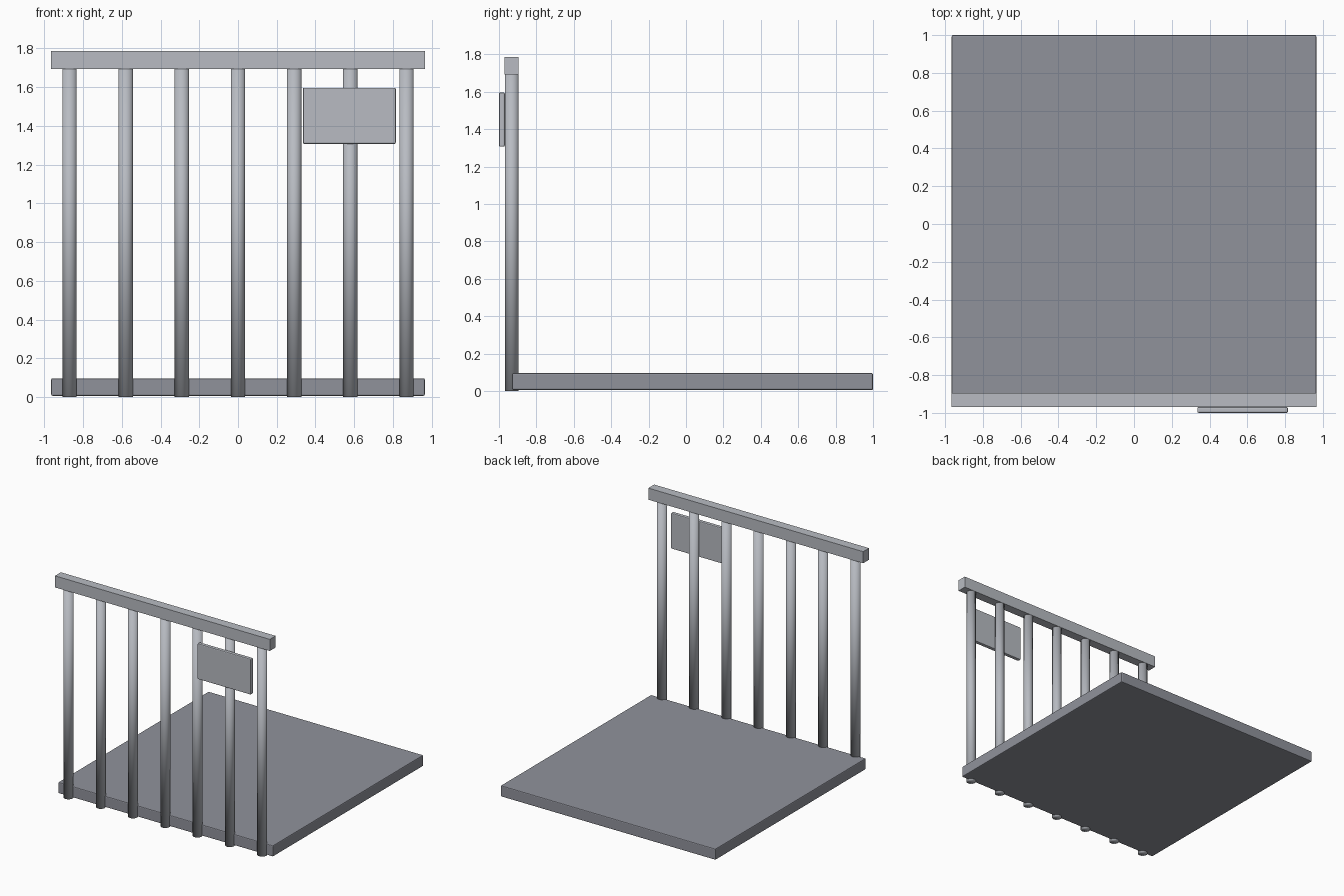
import bpy

default = bpy.data.objects.get("Cube")
if default:
    bpy.data.objects.remove(default, do_unlink=True)


def material(name, color):
    mat = bpy.data.materials.new(name)
    mat.use_nodes = True
    mat.diffuse_color = (*color, 1)
    mat.node_tree.nodes["Principled BSDF"].inputs["Base Color"].default_value = (*color, 1)
    return mat


steel = material("light steel", (0.48, 0.50, 0.54))
concrete = material("grey concrete", (0.28, 0.29, 0.33))


def box(name, low, high, mat, bevel=0):
    center = [(a + b) / 2 for a, b in zip(low, high)]
    bpy.ops.mesh.primitive_cube_add(size=1, location=center)
    obj = bpy.context.object
    obj.name = name
    obj.scale = [b - a for a, b in zip(low, high)]
    bpy.ops.object.transform_apply(location=False, rotation=False, scale=True)
    obj.data.materials.append(mat)
    if bevel:
        mod = obj.modifiers.new("soft edges", "BEVEL")
        mod.width = bevel
        mod.segments = 2
    return obj


# Floor slab, top rail and blank sign plate
box("floor", (-0.965, -0.93, 0.006), (0.965, 1.0, 0.096), concrete, 0.007)
box("top_rail", (-0.965, -0.97, 1.693), (0.965, -0.895, 1.787), steel)
box("sign_plate", (0.335, -1.0, 1.307), (0.815, -0.969, 1.597), steel, 0.007)

# Row of round bars, smooth over the end caps
for i in range(7):
    bpy.ops.mesh.primitive_cylinder_add(
        vertices=24, radius=0.037, depth=1.695,
        location=((i - 3) * 0.29, -0.932, 0.8475))
    bar = bpy.context.object
    bar.name = f"bar_{i + 1}"
    bar.data.materials.append(steel)
    bpy.ops.object.shade_smooth()
